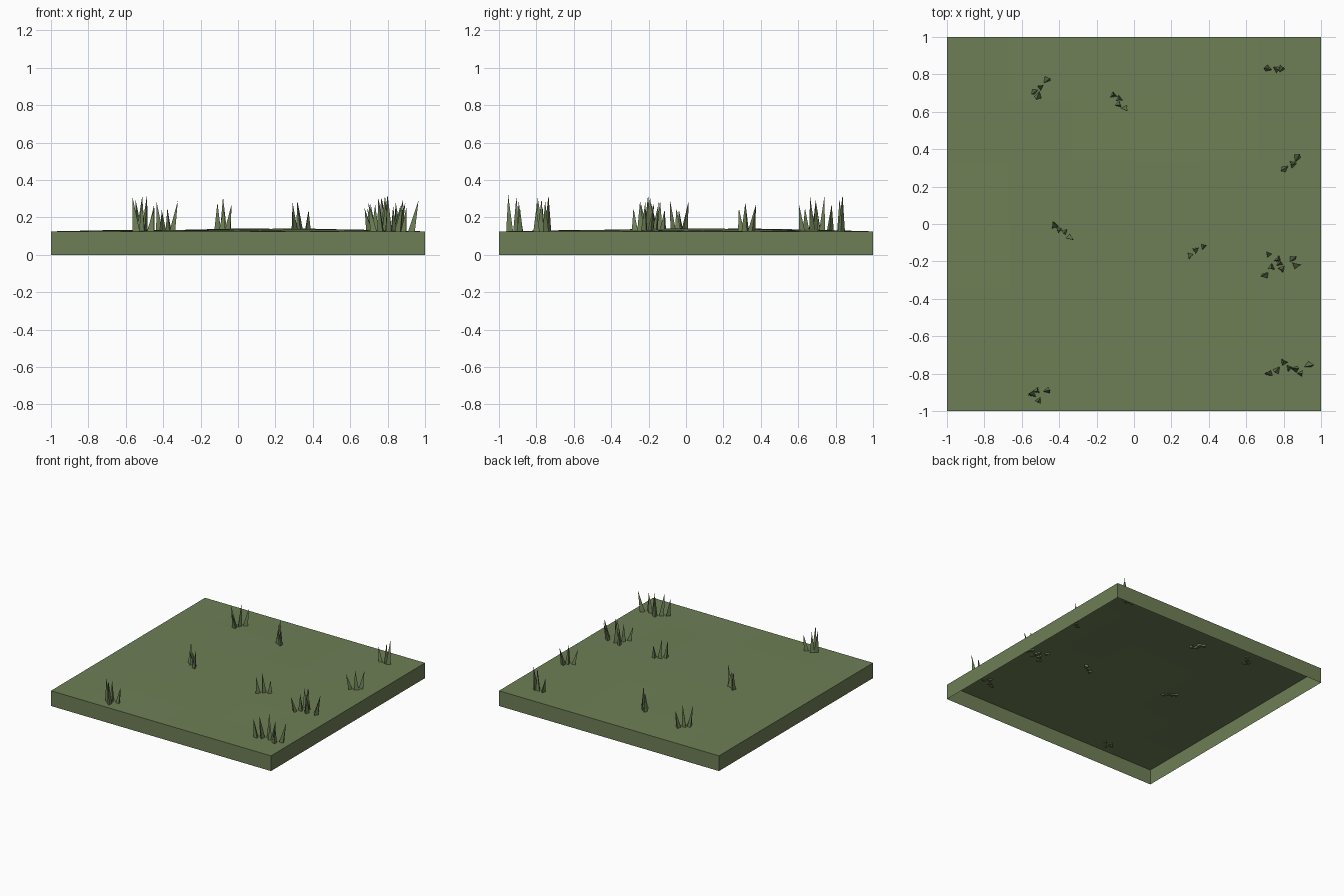
import bpy, bmesh, math, random
from mathutils import Vector

if "Cube" in bpy.data.objects:
    bpy.data.objects.remove(bpy.data.objects["Cube"])

random.seed(4)

green = bpy.data.materials.new("grass green")
green.diffuse_color = (0.156, 0.212, 0.093, 1)
green.use_nodes = True
green.node_tree.nodes["Principled BSDF"].inputs["Base Color"].default_value = green.diffuse_color
TOP = 0.125


def ground_height(x, y):
    # very gentle mound that fades to flat at the rim
    fade = (1 - x * x) * (1 - y * y)
    return TOP + 0.013 * fade * (0.9 + 0.5 * math.sin(4 * x + 3 * y))


def add_object(name, bm):
    mesh = bpy.data.meshes.new(name)
    bm.to_mesh(mesh)
    bm.free()
    mesh.materials.append(green)
    obj = bpy.data.objects.new(name, mesh)
    bpy.context.collection.objects.link(obj)
    return obj


# Ground tile: bumpy top with a skirt, open underneath
bm = bmesh.new()
bmesh.ops.create_grid(bm, x_segments=6, y_segments=6, size=1)
for v in bm.verts:
    v.co.z = ground_height(v.co.x, v.co.y)
rim = [e for e in bm.edges if e.is_boundary]
skirt = bmesh.ops.extrude_edge_only(bm, edges=rim)
for g in skirt["geom"]:
    if isinstance(g, bmesh.types.BMVert):
        g.co.z = 0
bmesh.ops.recalc_face_normals(bm, faces=bm.faces)
if sum(f.normal.z for f in bm.faces) < 0:
    bmesh.ops.reverse_faces(bm, faces=bm.faces)
add_object("ground_tile", bm)


# Grass: three-sided blades, each (x, y, tip height)
def add_blade(bm, x, y, tip_z, lean):
    turn = random.uniform(0, math.tau)
    base = []
    for i in range(3):
        a = turn + i * math.tau / 3
        r = random.uniform(0.018, 0.025)
        base.append(bm.verts.new((x + r * math.cos(a), y + r * math.sin(a), 0.12)))
    tip = bm.verts.new((x + lean.x, y + lean.y, tip_z))
    bm.faces.new(base[::-1])
    for i in range(3):
        bm.faces.new((base[i], base[(i + 1) % 3], tip))


tufts = {
    "back_left": [(-.53, .71, .30), (-.50, .73, .32), (-.51, .69, .25), (-.47, .77, .27)],
    "back_middle": [(-.11, .69, .28), (-.08, .67, .31), (-.085, .64, .25), (-.05, .62, .27)],
    "back_right": [(.72, .83, .25), (.76, .83, .30), (.79, .83, .32)],
    "right": [(.81, .30, .25), (.85, .32, .28), (.87, .35, .27)],
    "middle_left": [(-.42, -.01, .29), (-.40, -.03, .24), (-.37, -.04, .25), (-.35, -.07, .29)],
    "middle": [(.30, -.165, .28), (.33, -.14, .29), (.37, -.12, .24)],
    "front_right_inner": [(.72, -.165, .28), (.71, -.27, .25), (.735, -.23, .27), (.77, -.19, .31),
                          (.79, -.24, .29), (.78, -.21, .32), (.84, -.19, .27), (.86, -.22, .28)],
    "front_right": [(.73, -.80, .28), (.765, -.78, .31), (.80, -.74, .32), (.83, -.77, .26),
                    (.86, -.775, .30), (.89, -.80, .25), (.93, -.755, .29)],
    "front_left": [(-.54, -.91, .31), (-.52, -.89, .29), (-.51, -.945, .32), (-.465, -.89, .25)],
}

for name, blades in tufts.items():
    cx = sum(b[0] for b in blades) / len(blades)
    cy = sum(b[1] for b in blades) / len(blades)
    bm = bmesh.new()
    for x, y, tip_z in blades:
        # tips splay outward from the tuft centre
        lean = Vector((x - cx, y - cy)) * 0.4
        lean += Vector((random.uniform(-.015, .015), random.uniform(-.015, .015)))
        if lean.length > 0.035:
            lean *= 0.035 / lean.length
        add_blade(bm, x, y, tip_z, lean)
    add_object("grass_tuft_" + name, bm)
